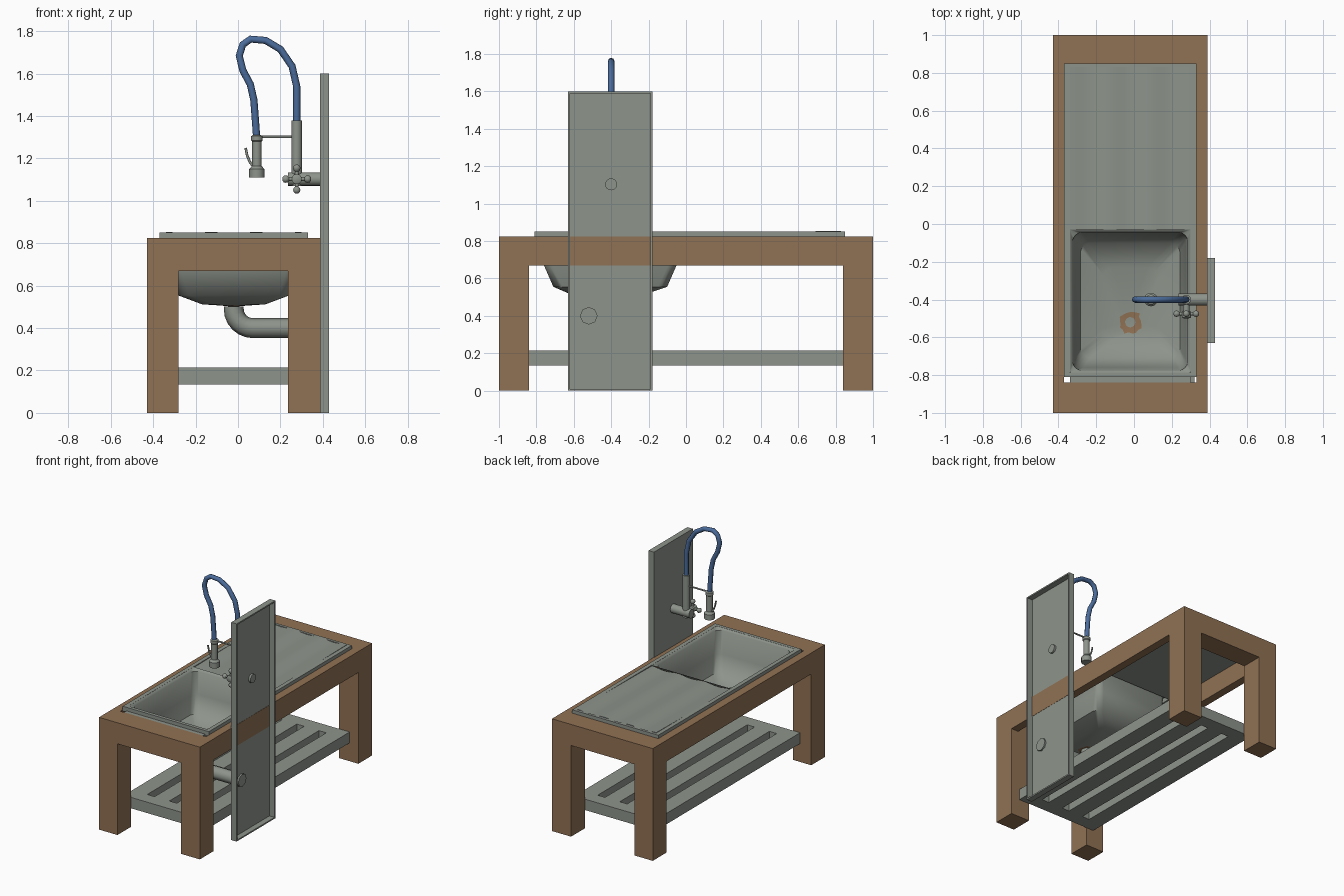
import bpy, bmesh, math, random
from mathutils import Vector

if "Cube" in bpy.data.objects:
    bpy.data.objects.remove(bpy.data.objects["Cube"])
random.seed(4)


def material(name, rgb):
    m = bpy.data.materials.new(name)
    m.diffuse_color = (*rgb, 1)
    m.use_nodes = True
    m.node_tree.nodes["Principled BSDF"].inputs["Base Color"].default_value = m.diffuse_color
    return m


WOOD = material("brown_wood", (0.28, 0.165, 0.088))
STEEL = material("grey_steel", (0.27, 0.295, 0.26))
BLUE = material("blue_hose", (0.07, 0.15, 0.33))


def finish(name, bm, *mats, smooth=None):
    bmesh.ops.recalc_face_normals(bm, faces=bm.faces[:])
    me = bpy.data.meshes.new(name)
    bm.to_mesh(me)
    bm.free()
    for m in mats:
        me.materials.append(m)
    ob = bpy.data.objects.new(name, me)
    bpy.context.collection.objects.link(ob)
    if smooth:
        bpy.ops.object.select_all(action='DESELECT')
        ob.select_set(True)
        bpy.context.view_layer.objects.active = ob
        bpy.ops.object.shade_smooth_by_angle(angle=math.radians(smooth))
    return ob


def boxes(name, mat, items):
    """Boxes given as x0, x1, y0, y1, z0, z1."""
    bm = bmesh.new()
    for x0, x1, y0, y1, z0, z1 in items:
        vs = bmesh.ops.create_cube(bm, size=1)['verts']
        for v in vs:
            v.co = ((x0 + x1) / 2 + v.co.x * (x1 - x0),
                    (y0 + y1) / 2 + v.co.y * (y1 - y0),
                    (z0 + z1) / 2 + v.co.z * (z1 - z0))
    return finish(name, bm, mat)


def lathe(name, mat, start, axis, profile, n=16):
    """Rings of (distance along axis, radius) with closed ends."""
    bm = bmesh.new()
    rot = Vector((0, 0, 1)).rotation_difference(Vector(axis))
    rings = []
    for d, r in profile:
        rings.append([bm.verts.new(Vector(start) + rot @ Vector(
            (r * math.cos(2 * math.pi * i / n), r * math.sin(2 * math.pi * i / n), d)))
            for i in range(n)])
    skin(bm, rings)
    bm.faces.new(rings[0])
    bm.faces.new(rings[-1])
    return finish(name, bm, mat, smooth=40)


def skin(bm, rings):
    for a, b in zip(rings, rings[1:]):
        for i in range(len(a)):
            j = (i + 1) % len(a)
            bm.faces.new((a[i], a[j], b[j], b[i]))


def tube(name, mat, pts, r):
    cu = bpy.data.curves.new(name, 'CURVE')
    cu.dimensions = '3D'
    cu.bevel_depth = r
    cu.bevel_resolution = 2
    cu.use_fill_caps = True
    sp = cu.splines.new('POLY')
    sp.points.add(len(pts) - 1)
    for p, c in zip(sp.points, pts):
        p.co = (*c, 1)
    cu.materials.append(mat)
    ob = bpy.data.objects.new(name, cu)
    bpy.context.collection.objects.link(ob)


# wooden legs and top frame
for nx, x0, x1 in (("left", -0.43, -0.28), ("right", 0.235, 0.39)):
    for ny, y0, y1 in (("front", -1, -0.84), ("back", 0.84, 1)):
        boxes(f"{ny}_{nx}_leg", WOOD, [(x0, x1, y0, y1, 0, 0.67)])
boxes("top_frame", WOOD, [(-0.43, -0.37, -1, 1, 0.67, 0.825), (0.33, 0.39, -1, 1, 0.67, 0.825),
                          (-0.37, 0.33, -1, -0.84, 0.67, 0.825), (-0.37, 0.33, 0.84, 1, 0.67, 0.825)])

# slatted lower shelf
boxes("shelf_slats", STEEL, [(-0.34 + 0.18 * i, -0.22 + 0.18 * i, -0.74, 0.74, 0.135, 0.215)
                             for i in range(4)])
boxes("shelf_end_bars", STEEL, [(-0.34, 0.32, -0.84, -0.74, 0.135, 0.215),
                                (-0.34, 0.32, 0.74, 0.84, 0.135, 0.215)])

# steel counter rim
boxes("counter_rim", STEEL, [(-0.37, -0.34, -0.81, 0.85, 0.815, 0.85), (0.30, 0.33, -0.81, 0.85, 0.815, 0.85),
                             (-0.34, 0.30, -0.85, -0.785, 0.815, 0.824), (-0.34, 0.30, -0.81, -0.785, 0.82, 0.85),
                             (-0.34, 0.30, 0.83, 0.85, 0.815, 0.85)])

# grooved drainboard, sloping to the basin
bm = bmesh.new()
rows = []
for y in (-0.035, 0.83):
    row = []
    for i in range(25):
        t = i / 24
        z = (0.838 if y < 0 else 0.849) + 0.005 * math.cos(6 * math.pi * t)
        row.append(bm.verts.new((-0.34 + 0.64 * t, y, z)))
    row += [bm.verts.new((0.30, y, 0.815)), bm.verts.new((-0.34, y, 0.815))]
    rows.append(row)
skin(bm, rows)
for r in rows:
    bm.faces.new(r)
finish("drainboard", bm, STEEL, smooth=30)


# basin with rounded corners and a stained ring at the drain
def loop(bm, x0, x1, y0, y1, r, z, jit=0):
    vs = []
    for k, (cx, cy) in enumerate(((x1 - r, y1 - r), (x0 + r, y1 - r), (x0 + r, y0 + r), (x1 - r, y0 + r))):
        for i in range(5):
            a = math.pi / 2 * (k + (i + 0.5) / 5)
            q = r + random.uniform(-jit, jit)
            vs.append(bm.verts.new((cx + q * math.cos(a), cy + q * math.sin(a), z)))
    return vs


bm = bmesh.new()
DX, DY = -0.02, -0.52
rings = [loop(bm, -0.34, 0.30, -0.785, -0.03, 0.004, 0.849),
         loop(bm, -0.325, 0.285, -0.775, -0.045, 0.05, 0.835),
         loop(bm, -0.315, 0.275, -0.76, -0.05, 0.055, 0.67),
         loop(bm, -0.285, 0.245, -0.71, -0.10, 0.06, 0.555),
         loop(bm, -0.17, 0.13, -0.61, -0.23, 0.07, 0.512),
         loop(bm, DX - 0.06, DX + 0.06, DY - 0.06, DY + 0.06, 0.06, 0.506, 0.008),
         loop(bm, DX - 0.027, DX + 0.027, DY - 0.027, DY + 0.027, 0.027, 0.503)]
skin(bm, rings)
bm.faces.new(rings[-1])
for f in bm.faces:
    c = f.calc_center_median()
    d = math.hypot(c.x - DX, c.y - DY)
    f.material_index = 1 if 0.015 < d < 0.055 and c.z < 0.508 else 0
finish("basin", bm, STEEL, WOOD, smooth=50)

# drain pipe with elbow
bend = [(DX + 0.09 - 0.09 * math.cos(a), DY, 0.49 - 0.09 * math.sin(a))
        for a in [math.pi / 2 * i / 6 for i in range(7)]]
tube("drain_pipe", STEEL, [(DX, DY, 0.503)] + bend + [(0.40, DY, 0.40)], 0.047)

# upright wall panel: shallow tray open to the outside
boxes("wall_panel", STEEL, [(0.386, 0.3885, -0.63, -0.18, 0, 1.6),
                            (0.387, 0.43, -0.63, -0.62, 0, 1.6), (0.387, 0.43, -0.19, -0.18, 0, 1.6),
                            (0.387, 0.43, -0.62, -0.19, 0, 0.01), (0.387, 0.43, -0.62, -0.19, 1.59, 1.6)])

# tap body
TX, TY = 0.277, -0.40
lathe("tap_wall_pipe", STEEL, (0.235, TY, 1.103), (1, 0, 0), [(0, 0.032), (0.168, 0.032)])
lathe("tap_riser", STEEL, (TX, TY, 1.07), (0, 0, 1), [(0, 0.025), (0.31, 0.025)])

# cross handle
lathe("handle_stem", STEEL, (TX, -0.42, 1.103), (0, -1, 0), [(0, 0.018), (0.04, 0.018), (0.045, 0.024), (0.075, 0.024), (0.08, 0.012)])
for k, name in enumerate(("right", "top", "left", "bottom")):
    a = k * math.pi / 2
    lathe(f"handle_arm_{name}", STEEL, (TX, -0.475, 1.103), (math.cos(a), 0, math.sin(a)),
          [(0, 0.011), (0.036, 0.009), (0.042, 0.015), (0.052, 0.018), (0.062, 0.015), (0.068, 0.006)], 10)

# hose loop
tube("hose", BLUE, [(x, TY, z) for x, z in (
    (0.277, 1.37), (0.277, 1.54), (0.255, 1.635), (0.20, 1.715), (0.13, 1.757), (0.06, 1.763),
    (0.023, 1.738), (0.006, 1.685), (0.023, 1.615), (0.058, 1.55), (0.075, 1.475), (0.088, 1.30))], 0.017)

# spray head, trigger and holding rod
SX = 0.089
lathe("spray_head", STEEL, (SX, TY, 1.11), (0, 0, 1),
      [(0, 0.036), (0.04, 0.036), (0.055, 0.022), (0.17, 0.022), (0.175, 0.027), (0.195, 0.027), (0.2, 0.02)])
tube("spray_trigger", STEEL, [(SX - 0.02, TY, 1.165), (0.055, TY, 1.185), (0.043, TY, 1.215), (0.036, TY, 1.25)], 0.006)
tube("holding_rod", STEEL, [(SX, TY, 1.302), (TX, TY, 1.302)], 0.006)
